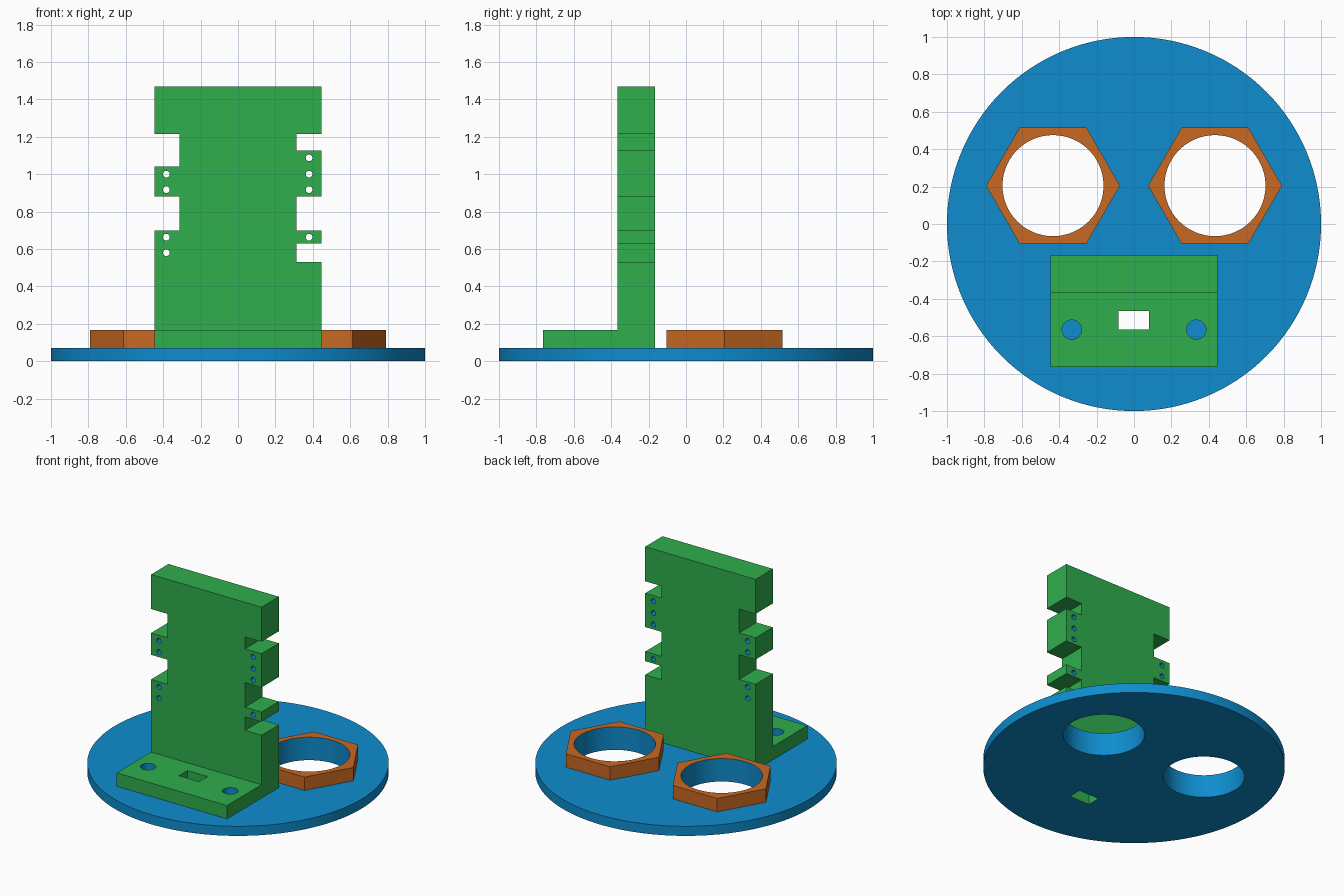
import bpy, bmesh, math
from mathutils import Matrix

if "Cube" in bpy.data.objects:
    bpy.data.objects.remove(bpy.data.objects["Cube"])


def material(name, rgb):
    m = bpy.data.materials.new(name)
    m.diffuse_color = (*rgb, 1)
    m.use_nodes = True
    m.node_tree.nodes["Principled BSDF"].inputs["Base Color"].default_value = m.diffuse_color
    return m


BLUE = material("blue", (0.0044, 0.265, 0.62))
GREEN = material("green", (0.029, 0.42, 0.075))
ORANGE = material("orange", (0.57, 0.14, 0.016))


def finish(name, bm, mat):
    bmesh.ops.recalc_face_normals(bm, faces=bm.faces)
    me = bpy.data.meshes.new(name)
    bm.to_mesh(me)
    bm.free()
    me.materials.append(mat)
    ob = bpy.data.objects.new(name, me)
    bpy.context.collection.objects.link(ob)
    return ob


def cylinder(name, mat, centre, radius, depth, sides=96, along_y=False):
    bm = bmesh.new()
    rot = Matrix.Rotation(math.pi / 2, 4, 'X') if along_y else Matrix()
    bmesh.ops.create_cone(bm, cap_ends=True, segments=sides, radius1=radius, radius2=radius,
                          depth=depth, matrix=Matrix.Translation(centre) @ rot)
    return finish(name, bm, mat)


def box(name, mat, x, y, z):
    bm = bmesh.new()
    size = Matrix.Diagonal((x[1] - x[0], y[1] - y[0], z[1] - z[0], 1))
    mid = ((x[0] + x[1]) / 2, (y[0] + y[1]) / 2, (z[0] + z[1]) / 2)
    bmesh.ops.create_cube(bm, size=1, matrix=Matrix.Translation(mid) @ size)
    return finish(name, bm, mat)


def extrude_x(name, mat, profile, x0, x1):
    bm = bmesh.new()
    face = bm.faces.new([bm.verts.new((x0, y, z)) for y, z in profile])
    ext = bmesh.ops.extrude_face_region(bm, geom=[face])["geom"]
    bmesh.ops.translate(bm, vec=(x1 - x0, 0, 0),
                        verts=[v for v in ext if isinstance(v, bmesh.types.BMVert)])
    return finish(name, bm, mat)


def select_only(ob):
    bpy.ops.object.select_all(action='DESELECT')
    ob.select_set(True)
    bpy.context.view_layer.objects.active = ob


def cut(ob, cutters):
    """Subtract cutters; cut walls take the cutter's colour."""
    select_only(ob)
    for c in cutters:
        mod = ob.modifiers.new("cut", 'BOOLEAN')
        mod.operation = 'DIFFERENCE'
        mod.solver = 'EXACT'
        mod.material_mode = 'TRANSFER'
        mod.object = c
        bpy.ops.object.modifier_apply(modifier=mod.name)


T = 0.07        # disc thickness
TOP = 0.168     # top of nuts and bracket foot
W = 0.447       # bracket half width

# Round base disc and hexagonal nuts
disc = cylinder("base_disc", BLUE, (0, 0, T / 2), 1.0, T, 128)
bores = []
nuts = []
for side, x in (("left", -0.433), ("right", 0.433)):
    nut = cylinder(side + "_nut", ORANGE, (x, 0.205, (T + TOP) / 2), 0.358, TOP - T, 6)
    # corners of the hexagon point along x
    nut.data.transform(Matrix.Translation((x, 0.205, 0)) @ Matrix.Rotation(math.pi / 6, 4, 'Z')
                       @ Matrix.Translation((-x, -0.205, 0)))
    bore = cylinder(side + "_bore", BLUE, (x, 0.205, 0.1), 0.27, 0.6)
    cut(nut, [bore])
    nuts.append(nut)
    bores.append(bore)

# L-shaped bracket
bracket = extrude_x("bracket", GREEN, [(-0.765, T), (-0.166, T), (-0.166, 1.468),
                                       (-0.367, 1.468), (-0.367, TOP), (-0.765, TOP)], -W, W)

# Side notches in the upright
bracket_cutters = []
for sx, z0, z1 in ((-1, 1.04, 1.215), (-1, 0.70, 0.88),
                   (1, 1.127, 1.215), (1, 0.70, 0.88), (1, 0.53, 0.63)):
    bracket_cutters.append(box("notch", GREEN, sorted((sx * 0.314, sx * 0.6)), (-0.6, 0), (z0, z1)))

# Small screw holes through the upright
for x, heights in ((-0.383, (1.0, 0.917, 0.663, 0.58)), (0.38, (1.087, 1.0, 0.917, 0.663))):
    for z in heights:
        bracket_cutters.append(cylinder("screw_hole", BLUE, (x, -0.266, z), 0.018, 0.5, 24, True))

# Mounting holes in the foot
for x in (-0.333, 0.333):
    bracket_cutters.append(cylinder("foot_hole", BLUE, (x, -0.565, 0.12), 0.052, 0.4, 48))

# Rectangular slot through foot and disc
slot = box("slot", GREEN, (-0.083, 0.081), (-0.565, -0.466), (-0.2, 0.4))
cut(bracket, bracket_cutters + [slot])
cut(disc, bores + [slot])

for c in bores + bracket_cutters + [slot]:
    bpy.data.objects.remove(c)

for ob in [disc, bracket] + nuts:
    select_only(ob)
    bpy.ops.object.shade_smooth_by_angle(angle=math.radians(30))
